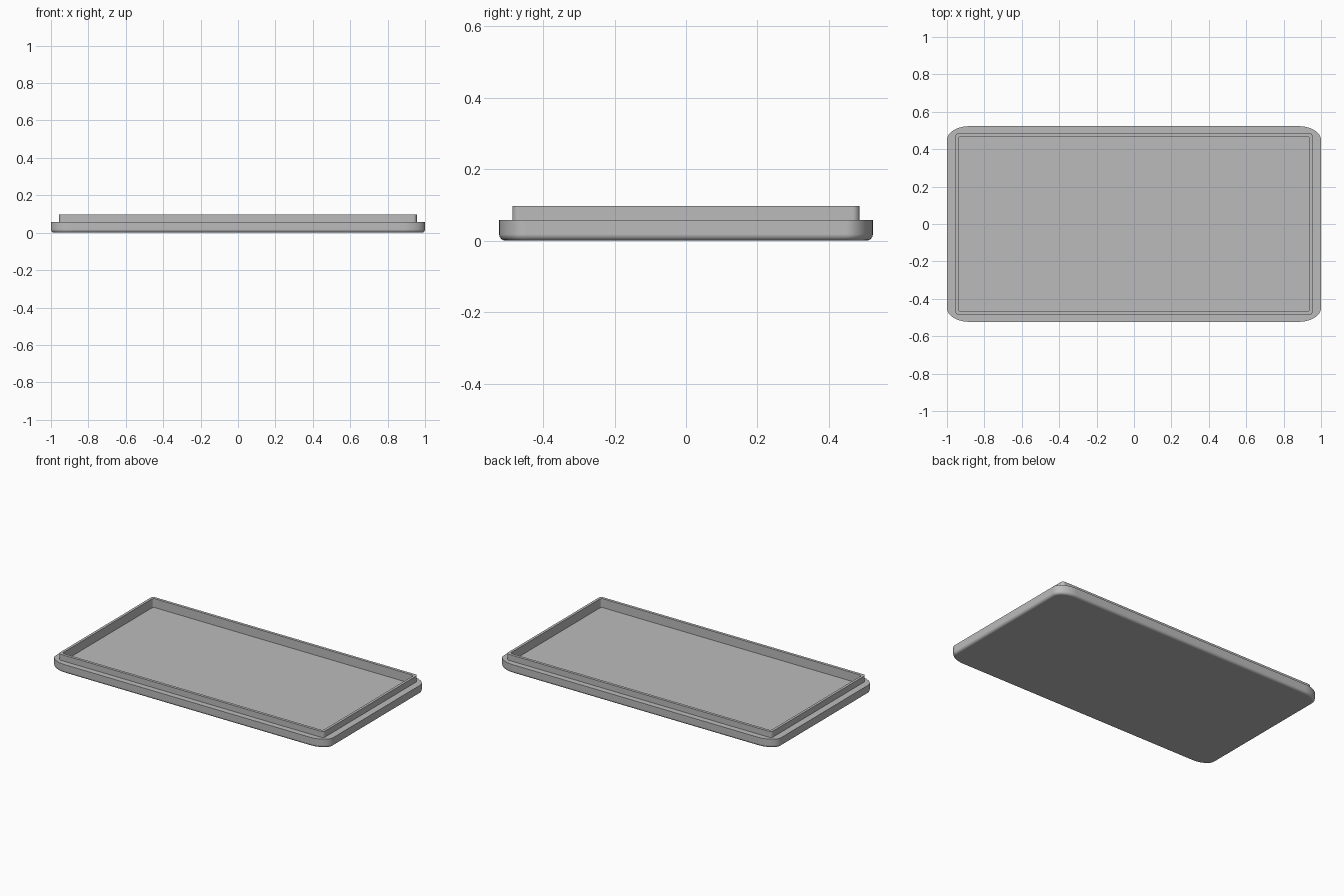
import bpy
import bmesh
import math

cube = bpy.data.objects.get("Cube")
if cube:
    bpy.data.objects.remove(cube, do_unlink=True)

# Overall half sizes and heights
HX, HY = 1.0, 0.523
BASE_TOP, LIP_TOP, FLOOR = 0.058, 0.097, 0.039
FILLET = 0.018
CORNER_STEPS, FILLET_STEPS = 12, 6

grey = bpy.data.materials.new("plain grey")
grey.use_nodes = True
colour = (0.5, 0.5, 0.5, 1.0)
grey.diffuse_color = colour
grey.node_tree.nodes["Principled BSDF"].inputs["Base Color"].default_value = colour


def ring(bm, hx, hy, rx, ry, z):
    """Rectangle outline with elliptical corners."""
    verts = []
    for quarter, (sx, sy) in enumerate([(1, 1), (-1, 1), (-1, -1), (1, -1)]):
        for i in range(CORNER_STEPS + 1):
            a = (quarter + i / CORNER_STEPS) * math.pi / 2
            verts.append(bm.verts.new((sx * (hx - rx) + rx * math.cos(a),
                                       sy * (hy - ry) + ry * math.sin(a), z)))
    return verts


bm = bmesh.new()
rings = []

# Rounded bottom edge of the outer plate
for i in range(FILLET_STEPS + 1):
    a = i / FILLET_STEPS * math.pi / 2
    inset = FILLET * (1 - math.sin(a))
    rings.append(ring(bm, HX - inset, HY - inset, 0.12 - inset, 0.075 - inset,
                      FILLET * (1 - math.cos(a))))

# Plate top, then the raised lip and the recessed floor
rings.append(ring(bm, HX, HY, 0.12, 0.075, BASE_TOP))
for z in (BASE_TOP, LIP_TOP):
    rings.append(ring(bm, 0.956, 0.486, 0.02, 0.02, z))
for z in (LIP_TOP, FLOOR):
    rings.append(ring(bm, 0.939, 0.468, 0.015, 0.015, z))

# Skin between neighbouring outlines and close both ends
for low, high in zip(rings, rings[1:]):
    for i in range(len(low)):
        j = (i + 1) % len(low)
        bm.faces.new((low[i], low[j], high[j], high[i]))
bm.faces.new(rings[0][::-1])
bm.faces.new(rings[-1])
bmesh.ops.recalc_face_normals(bm, faces=bm.faces)

mesh = bpy.data.meshes.new("tray_lid")
bm.to_mesh(mesh)
bm.free()
mesh.materials.append(grey)
lid = bpy.data.objects.new("tray_lid", mesh)
bpy.context.collection.objects.link(lid)

# Smooth corners and fillet, crisp steps, flat large faces
bpy.ops.object.select_all(action='DESELECT')
lid.select_set(True)
bpy.context.view_layer.objects.active = lid
bpy.ops.object.shade_smooth_by_angle(angle=math.radians(35))
weighted = lid.modifiers.new("flat_panels", 'WEIGHTED_NORMAL')
weighted.keep_sharp = True
